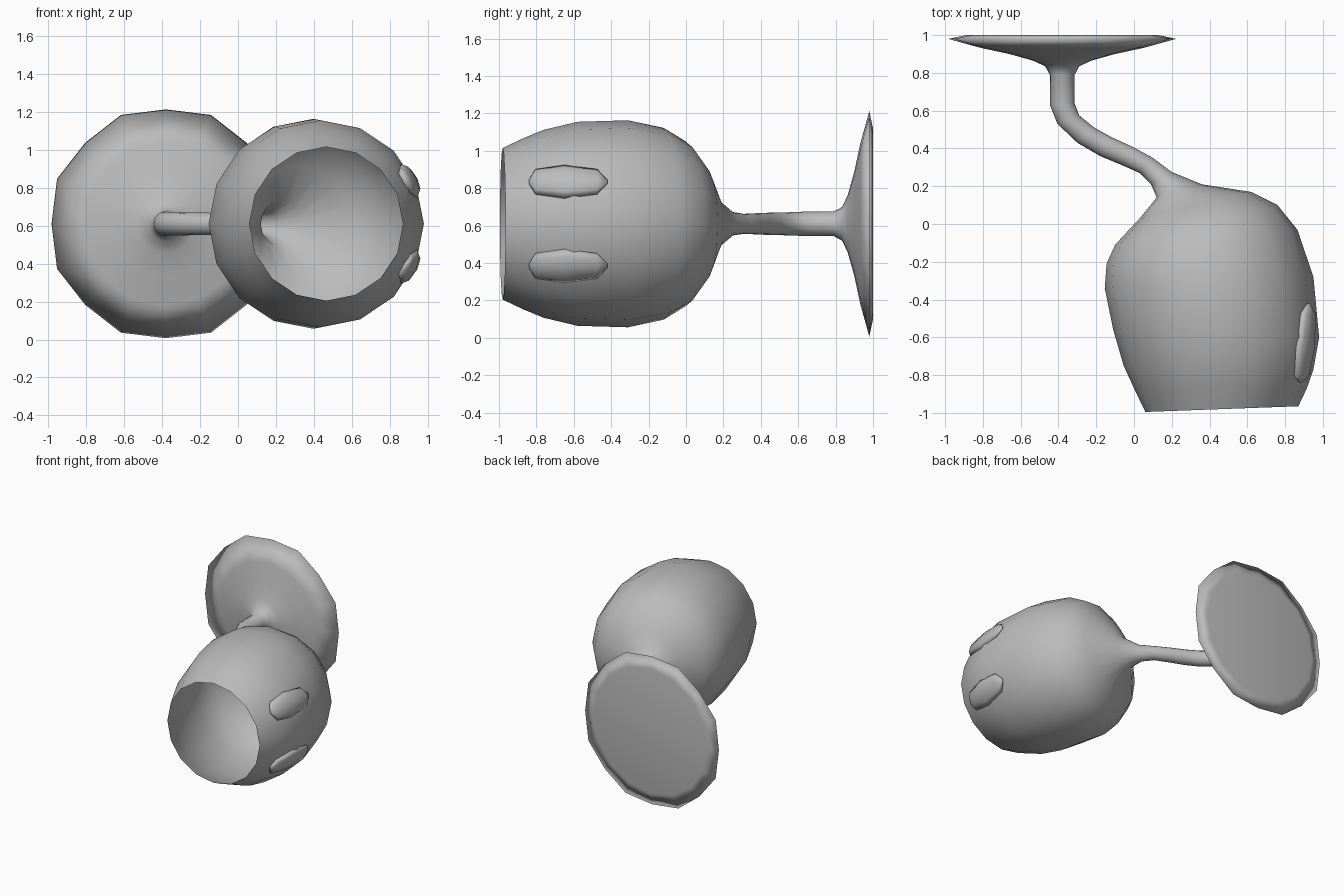
import bpy, bmesh, math
from mathutils import Vector

cube = bpy.data.objects.get("Cube")
if cube:
    bpy.data.objects.remove(cube, do_unlink=True)

grey = bpy.data.materials.new("plain grey")
grey.use_nodes = True
grey.diffuse_color = (0.5, 0.5, 0.5, 1)
grey.node_tree.nodes["Principled BSDF"].inputs["Base Color"].default_value = (0.5, 0.5, 0.5, 1)

MID = 0.61      # height of the main axis


def loft(name, rings, cap_start=False, cap_end=False):
    """Skin a list of vertex-position rings into one smooth surface."""
    bm = bmesh.new()
    loops = [[bm.verts.new(p) for p in ring] for ring in rings]
    n = len(loops[0])
    for a, b in zip(loops, loops[1:]):
        for i in range(n):
            j = (i + 1) % n
            bm.faces.new((a[i], a[j], b[j], b[i]))
    if cap_start:
        bm.faces.new(loops[0])
    if cap_end:
        bm.faces.new(loops[-1])
    bmesh.ops.recalc_face_normals(bm, faces=bm.faces)
    for f in bm.faces:
        f.smooth = True
    mesh = bpy.data.meshes.new(name)
    bm.to_mesh(mesh)
    bm.free()
    mesh.materials.append(grey)
    obj = bpy.data.objects.new(name, mesh)
    bpy.context.collection.objects.link(obj)
    return obj


def ellipse(centre, u, v, sides, ripple=1.0):
    out = []
    for i in range(sides):
        a = math.tau * i / sides
        k = ripple if i % 2 else 1.0
        out.append(centre + (u * math.cos(a) + v * math.sin(a)) * k)
    return out


def span_ring(x1, y1, x2, y2, ripple=1.0):
    """Upright circle whose horizontal diameter joins two plan points."""
    p, q = Vector((x1, y1, MID)), Vector((x2, y2, MID))
    u = (q - p) / 2
    return ellipse((p + q) / 2, u, Vector((0, 0, u.length)), 16, ripple)


# Foot: radius and depth, from the flat back to the neck
FOOT_X = -0.38
foot = [(0.51, 1.0), (0.603, 0.98), (0.43, 0.932), (0.28, 0.9),
        (0.155, 0.865), (0.09, 0.835), (0.066, 0.79)]
rings = [span_ring(FOOT_X - r, y, FOOT_X + r, y, 1.03 if r > 0.6 else 1.0)
         for r, y in foot]

# Bent stem flowing into the open bowl: left and right plan outline
outline = [(-0.445, 0.63, -0.315, 0.64), (-0.405, 0.53, -0.29, 0.575),
           (-0.3, 0.43, -0.21, 0.51), (-0.18, 0.36, -0.12, 0.46),
           (-0.06, 0.31, -0.01, 0.41), (0.03, 0.27, 0.1, 0.35),
           (0.09, 0.21, 0.2, 0.275), (0.12, 0.14, 0.36, 0.21),
           (0.03, 0.03, 0.62, 0.17), (-0.1, -0.11, 0.76, 0.1),
           (-0.145, -0.21, 0.865, -0.03), (-0.155, -0.34, 0.95, -0.28),
           (-0.11, -0.56, 0.98, -0.6), (-0.055, -0.75, 0.95, -0.77),
           (0.0, -0.87, 0.915, -0.87), (0.06, -0.995, 0.87, -0.965)]
rings += [span_ring(*o) for o in outline]
loft("bent_goblet", rings, cap_start=True)

# Two raised oblong pads on the left side of the bowl
pad_profile = [(-0.21, 0.12), (-0.175, 0.75), (-0.02, 1.0), (0.155, 0.75), (0.21, 0.12)]
for label, side in (("upper", 1), ("lower", -1)):
    tangent = Vector((-0.43, 0, 0.9 * side)) * 0.1
    normal = Vector((0.9, 0, 0.43 * side)) * 0.04
    pad = [ellipse(Vector((0.904 + y * 0.1, -0.63 + y, MID + 0.225 * side)),
                   normal * k, tangent * k, 8) for y, k in pad_profile]
    loft(label + "_side_pad", pad, True, True)
